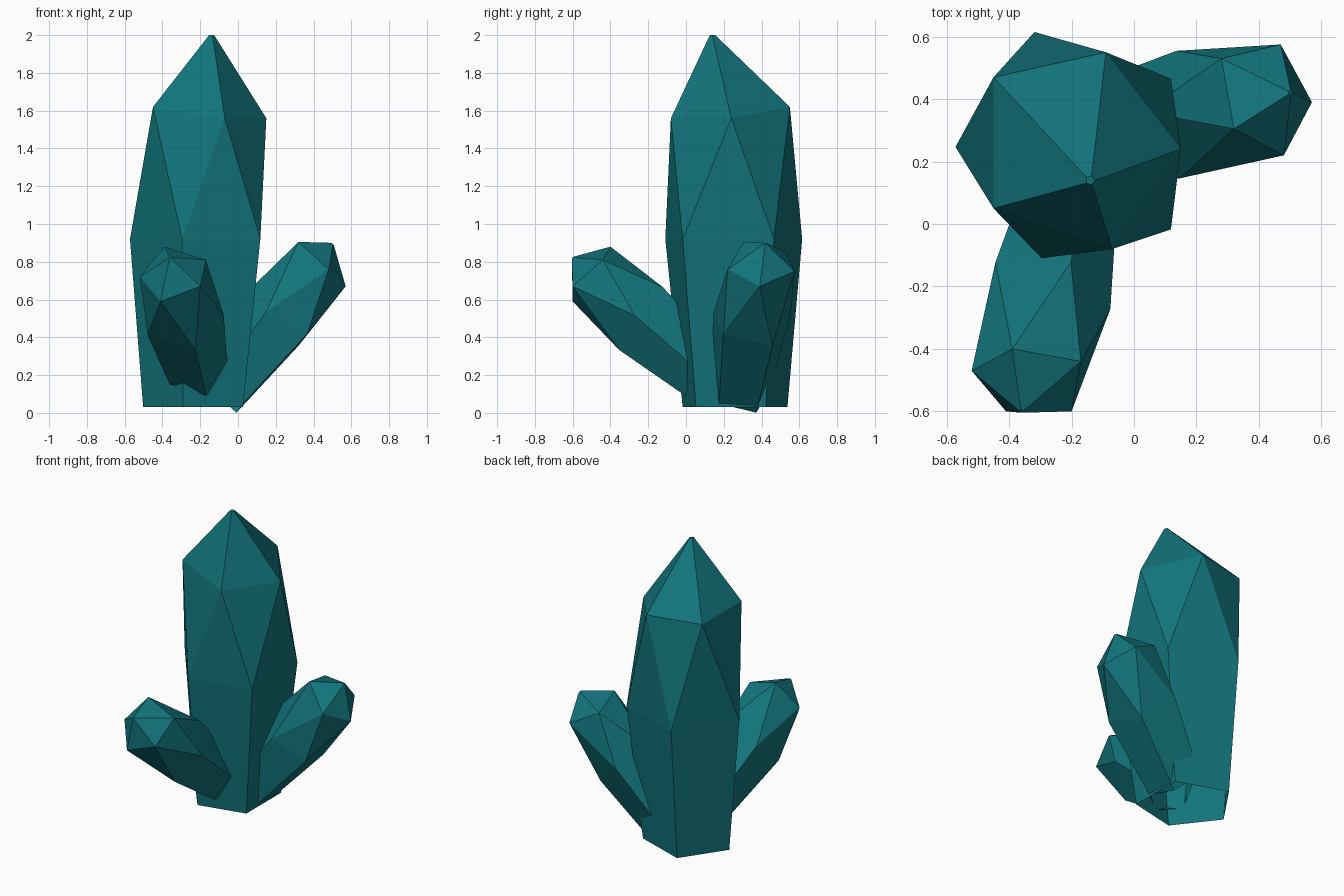
import bpy, bmesh
from mathutils import Vector

if "Cube" in bpy.data.objects:
    bpy.data.objects.remove(bpy.data.objects["Cube"])

teal = bpy.data.materials.new("deep teal crystal")
teal.diffuse_color = (0.006, 0.175, 0.2, 1)
teal.use_nodes = True
teal.node_tree.nodes["Principled BSDF"].inputs["Base Color"].default_value = teal.diffuse_color


def crystal(name, shoulder, tip, waist, foot, level=False):
    """Five-sided crystal: open foot ring, waist ring, staggered shoulder ring, blunt tip."""
    shoulder = [Vector(p) for p in shoulder]
    centre = sum(shoulder, Vector()) / 5
    spokes = [p - centre for p in shoulder]
    flat = [Vector((s.x, s.y, 0)) if level else s for s in spokes]
    # lower rings point between the shoulder corners
    lower = [-flat[(i + 3) % 5] for i in range(5)]

    bm = bmesh.new()
    ring = lambda pts: [bm.verts.new(p) for p in pts]
    f = ring(Vector(foot) + s * 0.88 for s in lower)
    w = ring(Vector(waist) + s * 1.15 for s in lower)
    u = ring(shoulder)
    t = ring(Vector(tip) + s * 0.045 for s in spokes)
    for i in range(5):
        j = (i + 1) % 5
        bm.faces.new((f[i], f[j], w[j], w[i]))      # shaft
        bm.faces.new((w[i], u[j], u[i]))            # staggered facets
        bm.faces.new((w[i], w[j], u[j]))
        bm.faces.new((u[i], u[j], t[j], t[i]))      # point
    bm.faces.new(t)
    bmesh.ops.recalc_face_normals(bm, faces=bm.faces[:])
    # make sure the outside faces out
    bm.normal_update()
    mid = Vector(waist)
    if sum((g.calc_center_median() - mid).dot(g.normal) for g in bm.faces) < 0:
        bmesh.ops.reverse_faces(bm, faces=bm.faces[:])
    me = bpy.data.meshes.new(name)
    bm.to_mesh(me)
    bm.free()
    me.materials.append(teal)
    ob = bpy.data.objects.new(name, me)
    bpy.context.collection.objects.link(ob)


# tall central crystal
crystal("main_crystal",
        [(0.15, 0.24, 1.56), (-0.09, 0.55, 1.62), (-0.45, 0.47, 1.62),
         (-0.45, 0.05, 1.62), (-0.07, -0.08, 1.56)],
        (-0.14, 0.14, 2.0), (-0.19, 0.24, 0.92), (-0.21, 0.25, 0.03), level=True)

# small crystal leaning to the front
crystal("front_crystal",
        [(-0.39, -0.40, 0.88), (-0.17, -0.44, 0.81), (-0.20, -0.60, 0.67),
         (-0.41, -0.60, 0.59), (-0.52, -0.47, 0.72)],
        (-0.36, -0.60, 0.82), (-0.285, -0.235, 0.50), (-0.215, 0.085, 0.22))

# small crystal leaning to the right
crystal("right_crystal",
        [(0.32, 0.305, 0.905), (0.28, 0.53, 0.85), (0.47, 0.575, 0.75),
         (0.57, 0.39, 0.67), (0.48, 0.22, 0.76)],
        (0.50, 0.42, 0.895), (0.20, 0.343, 0.49), (-0.10, 0.285, 0.105))
